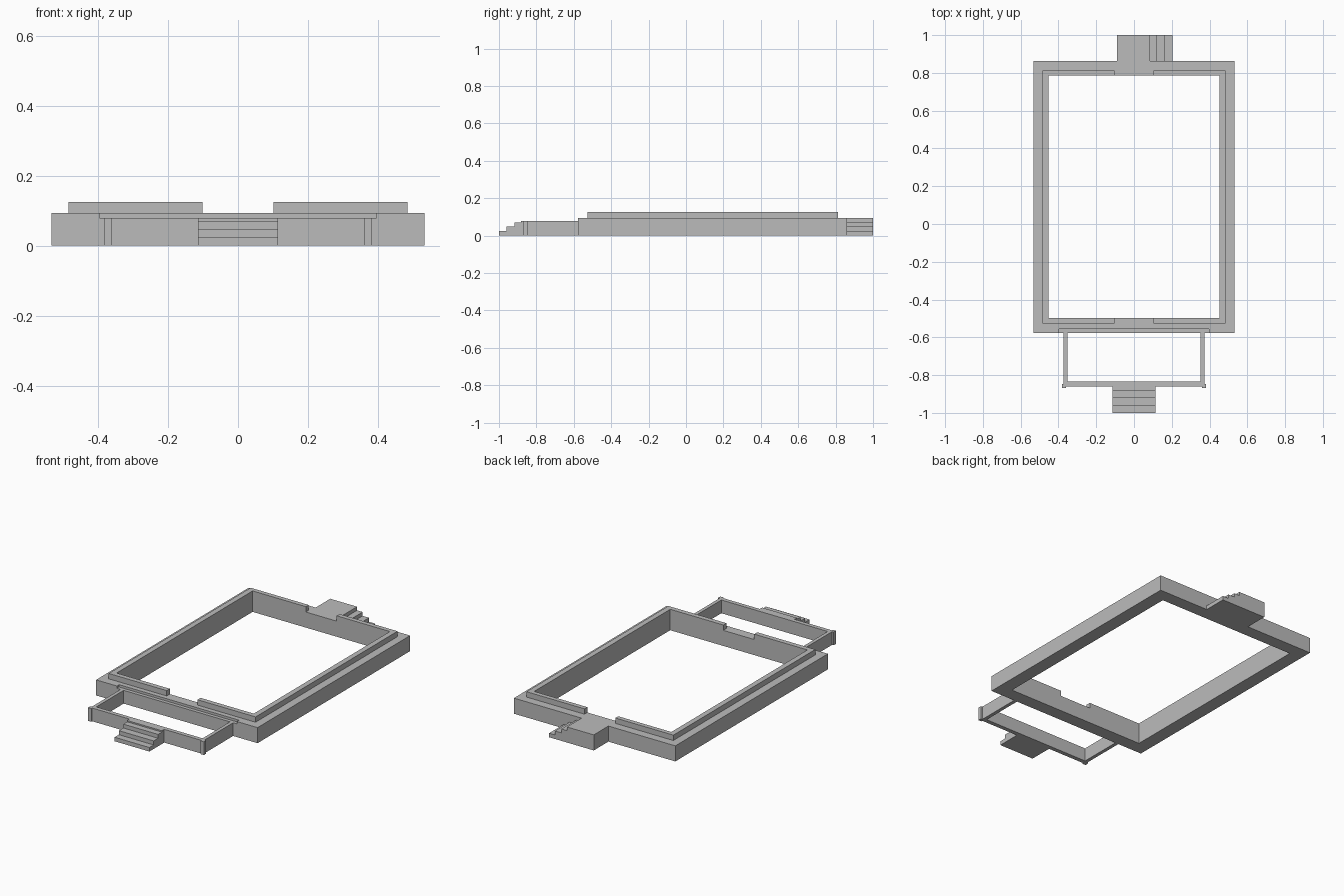
import bpy
import bmesh
from mathutils import Vector

if "Cube" in bpy.data.objects:
    bpy.data.objects.remove(bpy.data.objects["Cube"])

# Single concrete colour
concrete = bpy.data.materials.new("concrete_grey")
concrete.use_nodes = True
GREY = (0.5, 0.5, 0.5, 1)
concrete.diffuse_color = GREY
concrete.node_tree.nodes["Principled BSDF"].inputs["Base Color"].default_value = GREY

AXES = {"x": Vector((1, 0, 0)), "y": Vector((0, 1, 0)), "z": Vector((0, 0, 1))}


def prism(name, outline, axis, start, end):
    """Extrude a flat outline along an axis; outline holds the other two coordinates."""
    place = {"x": lambda a, b: (start, a, b),
             "y": lambda a, b: (a, start, b),
             "z": lambda a, b: (a, b, start)}[axis]
    bm = bmesh.new()
    face = bm.faces.new([bm.verts.new(place(a, b)) for a, b in outline])
    grown = bmesh.ops.extrude_face_region(bm, geom=[face], use_keep_orig=True)
    moved = [v for v in grown["geom"] if isinstance(v, bmesh.types.BMVert)]
    bmesh.ops.translate(bm, verts=moved, vec=AXES[axis] * (end - start))
    bmesh.ops.recalc_face_normals(bm, faces=bm.faces)
    mesh = bpy.data.meshes.new(name)
    bm.to_mesh(mesh)
    bm.free()
    mesh.materials.append(concrete)
    obj = bpy.data.objects.new(name, mesh)
    bpy.context.collection.objects.link(obj)
    return obj


def block(name, x0, x1, y0, y1, z0, z1):
    return prism(name, [(x0, y0), (x1, y0), (x1, y1), (x0, y1)], "z", z0, z1)


def cut(target, cutter):
    mod = target.modifiers.new(cutter.name, "BOOLEAN")
    mod.operation = "DIFFERENCE"
    mod.solver = "EXACT"
    mod.object = cutter
    cutter.hide_render = True
    cutter.hide_viewport = True


def stair_profile(edges, heights):
    """Rising profile: each edge starts a tread at the matching height."""
    points = [(edges[0], 0)]
    for i, height in enumerate(heights):
        points += [(edges[i], height), (edges[i + 1], height)]
    return points + [(edges[-1], 0)]


BASE, DECK, CURB = 0.093, 0.079, 0.125
IN_X, FRONT_IN, BACK_IN = 0.453, -0.498, 0.785
FRONT, BACK = -0.577, 0.862

# Main foundation ring with a ledge cut into the front edge
foundation = block("foundation", -0.533, 0.533, FRONT, BACK, 0, BASE)
cut(foundation, block("opening_cutter", -IN_X, IN_X, FRONT_IN, BACK_IN, -0.1, 0.3))
cut(foundation, block("ledge_cutter", -0.396, 0.396, FRONT - 0.1, -0.556, DECK, 0.3))

# Raised curbs, one C shape per side, leaving door gaps front and back
for side, name in ((1, "left_curb"), (-1, "right_curb")):
    shape = [(0.102, -0.527), (0.485, -0.527), (0.485, 0.812), (0.102, 0.812),
             (0.102, BACK_IN), (IN_X, BACK_IN), (IN_X, FRONT_IN), (0.102, FRONT_IN)]
    prism(name, [(side * x, y) for x, y in shape], "z", BASE, CURB)

# Porch wall: U shape in front of the foundation
OUT, INN, P_OUT, P_IN = 0.372, 0.351, -0.86, -0.835
prism("porch_wall", [(-OUT, FRONT), (-OUT, P_OUT), (OUT, P_OUT), (OUT, FRONT),
                     (INN, FRONT), (INN, P_IN), (-INN, P_IN), (-INN, FRONT)],
      "z", 0, DECK)

# Porch corner posts
for side, name in ((1, "left_post"), (-1, "right_post")):
    x0, x1 = sorted((side * 0.361, side * 0.382))
    block(name, x0, x1, -0.868, -0.847, 0, DECK)

# Front steps climbing to the porch
RISERS = [0.024, 0.048, 0.071]
prism("front_steps",
      stair_profile([-1, -0.96, -0.918, -0.882, P_OUT], RISERS + [DECK]),
      "x", -0.115, 0.115)

# Back landing with side steps descending to the left
prism("back_landing",
      stair_profile([0.204, 0.165, 0.123, 0.086, -0.091], RISERS + [BASE]),
      "y", BACK, 1)
